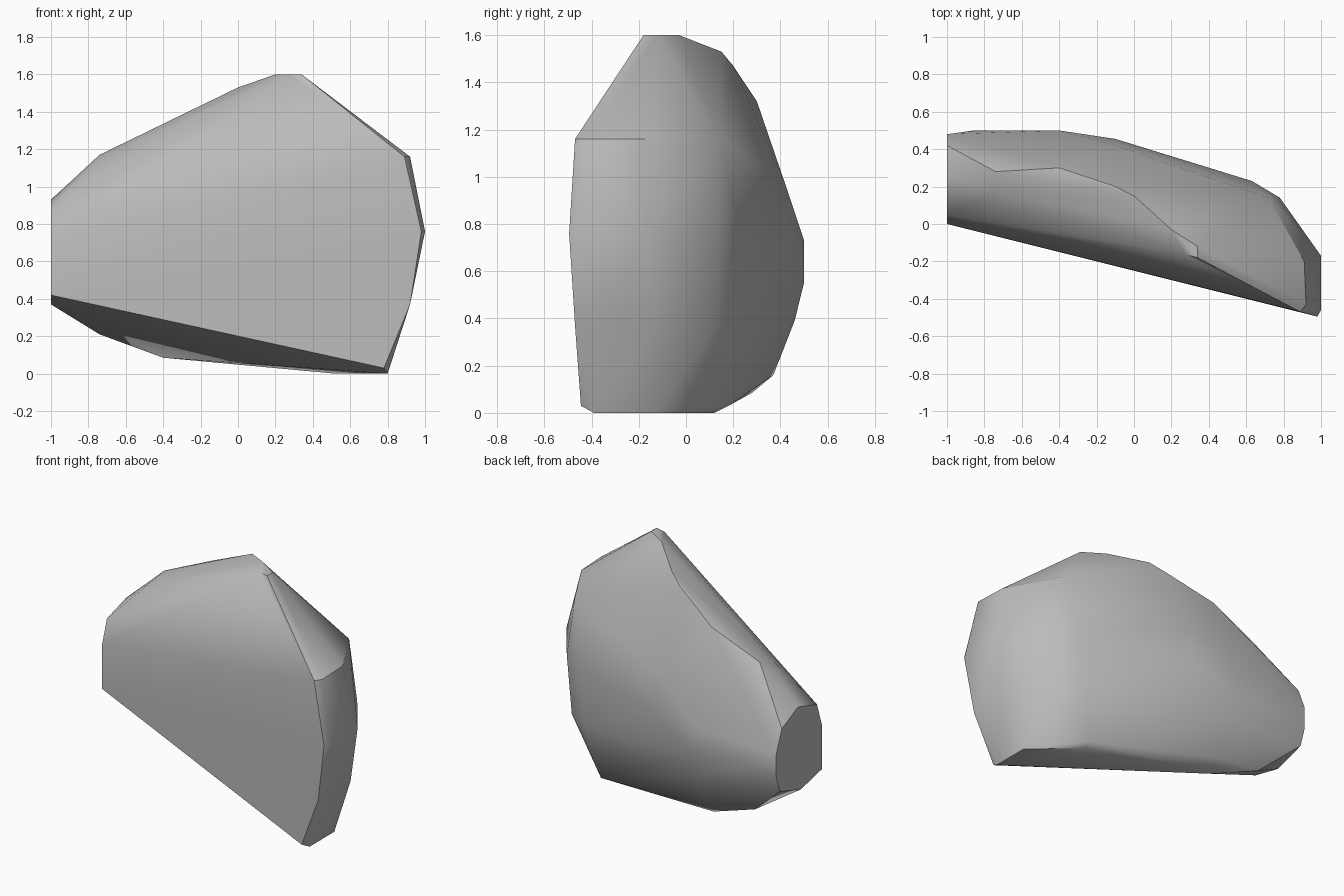
import bpy
import bmesh
import math
from mathutils import Vector

default_cube = bpy.data.objects.get("Cube")
if default_cube:
    bpy.data.objects.remove(default_cube, do_unlink=True)


def make_material(name, color):
    material = bpy.data.materials.new(name)
    material.use_nodes = True
    material.diffuse_color = color
    material.node_tree.nodes["Principled BSDF"].inputs["Base Color"].default_value = color
    return material


def section(x, outline):
    """Cross-section of the stone at one x, given as (y, z) pairs."""
    return [Vector((x, y, z)) for y, z in outline]


def level(z, outline):
    """Horizontal contour of the stone at one height, given as (x, y) pairs."""
    return [Vector((x, y, z)) for x, y in outline]


def build_stone(name, points, material):
    """Wrap the contours in a convex skin with softly shaded facets."""
    bm = bmesh.new()
    for point in points:
        bm.verts.new(point)
    hull = bmesh.ops.convex_hull(bm, input=bm.verts[:])
    loose = [v for v in bm.verts if not v.link_faces]
    bmesh.ops.delete(bm, geom=loose, context="VERTS")
    bmesh.ops.dissolve_limit(bm, angle_limit=math.radians(1),
                             verts=bm.verts[:], edges=bm.edges[:])
    bmesh.ops.recalc_face_normals(bm, faces=bm.faces[:])
    mesh = bpy.data.meshes.new(name)
    bm.to_mesh(mesh)
    bm.free()
    mesh.materials.append(material)
    stone = bpy.data.objects.new(name, mesh)
    bpy.context.collection.objects.link(stone)
    bpy.ops.object.select_all(action="DESELECT")
    stone.select_set(True)
    bpy.context.view_layer.objects.active = stone
    bpy.ops.object.shade_smooth_by_angle(angle=math.radians(32))
    return stone


# Flat cut end
cut_end = section(-1, [(0, .42), (0, .72), (.05, .87), (.25, .93), (.42, .85),
                       (.48, .7), (.48, .55), (.44, .44), (.22, .37)])

# Narrow shoulder behind the cut end
shoulder = (section(-.74, [(.17, 1.15), (.28, 1.17), (.33, .21)])
            + section(-.86, [(.5, .6)]))

# Widest part of the rounded back
back = (section(-.4, [(.3, 1.32), (.5, .73), (.5, .55), (.46, .39),
                      (.37, .16), (.28, .085)])
        + section(-.1, [(.2, 1.47), (.42, .97), (.455, .72)]))

# Broad end, as contours stacked from the base upwards
broad_end = (level(0, [(.8, -.39), (.8, -.13), (.52, .12)])
             + level(.03, [(.78, -.445), (.5, .18)])
             + level(.37, [(.92, -.47), (.92, -.13), (.75, .13), (.6, .22)])
             + level(.76, [(.98, -.495), (1, -.46), (1, -.17), (.78, .14), (.63, .23)])
             + level(1.16, [(.89, -.47), (.92, -.43), (.91, -.2), (.72, .14)]))

# Small crown at the top
crown = (level(1.6, [(.27, -.16), (.34, -.18), (.34, -.12), (.2, -.03)])
         + section(0, [(.15, 1.53)]))

grey = make_material("stone grey", (0.5, 0.5, 0.5, 1))
build_stone("stone", cut_end + shoulder + back + broad_end + crown, grey)
